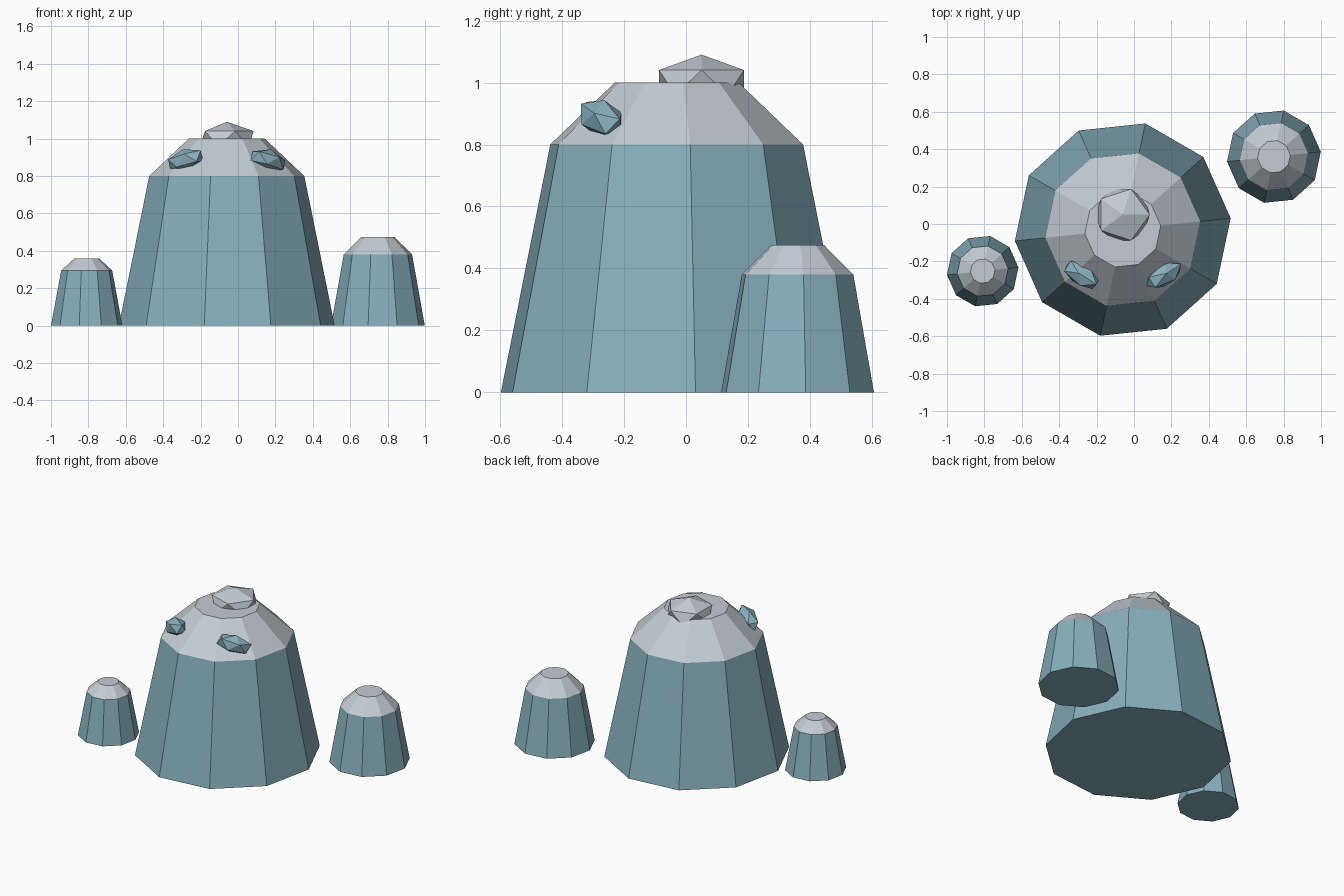
import bpy
import bmesh
from math import cos, sin, tau, radians

cube = bpy.data.objects.get("Cube")
if cube:
    bpy.data.objects.remove(cube, do_unlink=True)

SIDES = 10
TWIST = radians(6)


def material(name, rgb):
    mat = bpy.data.materials.new(name)
    mat.use_nodes = True
    mat.diffuse_color = (*rgb, 1)
    bsdf = next(n for n in mat.node_tree.nodes if n.type == 'BSDF_PRINCIPLED')
    bsdf.inputs["Base Color"].default_value = (*rgb, 1)
    return mat


teal = material("teal_stone", (0.24, 0.43, 0.50))
grey = material("pale_grey_stone", (0.55, 0.60, 0.65))


def finish(name, bm, mats, location):
    bmesh.ops.recalc_face_normals(bm, faces=bm.faces)
    mesh = bpy.data.meshes.new(name)
    bm.to_mesh(mesh)
    bm.free()
    for mat in mats:
        mesh.materials.append(mat)
    obj = bpy.data.objects.new(name, mesh)
    obj.location = location
    bpy.context.collection.objects.link(obj)
    return obj


def mound(name, x, y, profile):
    """Faceted rock lofted through (radius, height) rings; the last band is the cap."""
    bm = bmesh.new()
    rings = []
    for radius, z in profile:
        angles = [TWIST + tau * i / SIDES for i in range(SIDES)]
        rings.append([bm.verts.new((radius * cos(a), radius * sin(a), z)) for a in angles])
    bm.faces.new(rings[0][::-1])
    for low, high in zip(rings, rings[1:]):
        for i in range(SIDES):
            j = (i + 1) % SIDES
            bm.faces.new((low[i], low[j], high[j], high[i]))
    bm.faces.new(rings[-1])
    # Everything above the shoulder is grey
    shoulder = profile[1][1]
    for face in bm.faces:
        face.material_index = int(face.calc_center_median().z > shoulder)
    return finish(name, bm, (teal, grey), (x, y, 0))


def pebble(name, mat, location, scale, rotation=(0, 0, 0)):
    """Twenty-sided stone, stretched and turned."""
    bm = bmesh.new()
    bmesh.ops.create_icosphere(bm, subdivisions=1, radius=1)
    obj = finish(name, bm, (mat,), location)
    obj.scale = scale
    obj.rotation_euler = rotation
    return obj


# Three capped rocks
mound("large_rock", -0.06, -0.03, [(0.58, 0), (0.417, 0.8), (0.204, 1.0)])
mound("left_small_rock", 0.748, 0.36, [(0.252, 0), (0.184, 0.38), (0.088, 0.475)])
mound("right_small_rock", -0.809, -0.252, [(0.192, 0), (0.137, 0.295), (0.066, 0.36)])

# Flat stone on the summit
pebble("summit_stone", grey, (-0.06, 0.05, 1.0), (0.161, 0.161, 0.09))

# Pair of stones set in the front of the large cap
for side, name in ((1, "left_eye_stone"), (-1, "right_eye_stone")):
    pebble(name, teal, (-0.06 + side * 0.22, -0.272, 0.883), (0.118, 0.062, 0.062),
           (0, side * radians(15), side * radians(32)))
